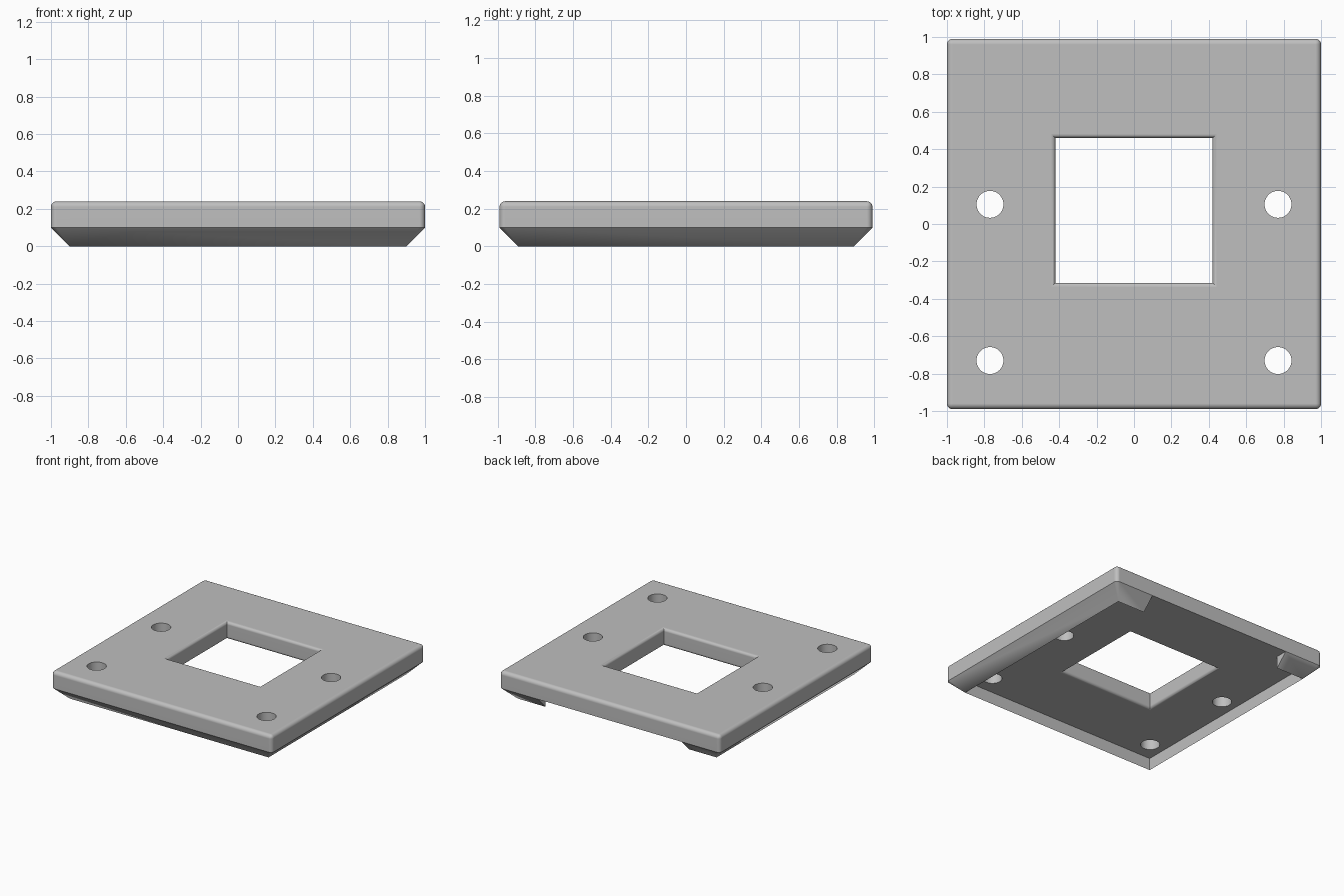
import bpy, bmesh, math
from mathutils import Matrix, Vector

cube = bpy.data.objects.get("Cube")
if cube:
    bpy.data.objects.remove(cube, do_unlink=True)

HX, HY = 1.0, 0.99            # half sizes of the plate
FLOOR, TOP = 0.10, 0.24       # underside and top of the plate
ROUND = 0.03                  # outer edge rounding
LIP = 0.10                    # lip width and height
GAP = 0.65                    # half width of the opening in the rear lip
STEPS = 5

grey = bpy.data.materials.new("plain grey")
grey.use_nodes = True
grey.diffuse_color = (0.52, 0.52, 0.52, 1)
grey.node_tree.nodes["Principled BSDF"].inputs["Base Color"].default_value = (0.52, 0.52, 0.52, 1)


def make_object(name, bm):
    bmesh.ops.recalc_face_normals(bm, faces=bm.faces)
    mesh = bpy.data.meshes.new(name)
    bm.to_mesh(mesh)
    bm.free()
    mesh.materials.append(grey)
    obj = bpy.data.objects.new(name, mesh)
    bpy.context.scene.collection.objects.link(obj)
    return obj


def activate(obj):
    bpy.ops.object.select_all(action="DESELECT")
    obj.select_set(True)
    bpy.context.view_layer.objects.active = obj


def cut(target, cutter):
    cutter.hide_render = True
    mod = target.modifiers.new("cut", "BOOLEAN")
    mod.operation = "DIFFERENCE"
    mod.solver = "EXACT"
    mod.object = cutter
    activate(target)
    bpy.ops.object.modifier_apply(modifier=mod.name)
    bpy.data.objects.remove(cutter, do_unlink=True)


# Plate with rounded top and upright edges
bm = bmesh.new()
bmesh.ops.create_cube(bm, size=1)
bmesh.ops.scale(bm, vec=(2 * HX, 2 * HY, TOP - FLOOR), verts=bm.verts)
bmesh.ops.translate(bm, vec=(0, 0, (TOP + FLOOR) / 2), verts=bm.verts)
edges = [e for e in bm.edges if max(v.co.z for v in e.verts) > FLOOR + 0.01]
bmesh.ops.bevel(bm, geom=edges, offset=ROUND, offset_type="OFFSET",
                segments=STEPS, profile=0.5, affect="EDGES")
plate = make_object("plate", bm)

# Window opening, its rim rounded above and below
WX, Y0, Y1, R = 0.42, -0.315, 0.46, 0.022
arc = [(R - R * math.cos(t), R * math.sin(t))
       for t in (i * math.pi / 2 / STEPS for i in range(STEPS + 1))]
rim = [(o, TOP - R + h) for o, h in arc] + [(R, TOP + 0.1)]
profile = [(o, FLOOR + TOP - z) for o, z in reversed(rim)] + rim
bm = bmesh.new()
rings = []
for o, z in profile:
    corners = ((-WX - o, Y0 - o), (WX + o, Y0 - o), (WX + o, Y1 + o), (-WX - o, Y1 + o))
    rings.append([bm.verts.new((x, y, z)) for x, y in corners])
for a, b in zip(rings, rings[1:]):
    for i in range(4):
        j = (i + 1) % 4
        bm.faces.new((a[i], a[j], b[j], b[i]))
bm.faces.new(rings[0])
bm.faces.new(rings[-1])
cut(plate, make_object("window_cutter", bm))

# Four screw holes
for x in (-0.77, 0.77):
    for y in (0.105, -0.73):
        bm = bmesh.new()
        bmesh.ops.create_cone(bm, cap_ends=True, segments=48, radius1=0.072,
                              radius2=0.072, depth=1, matrix=Matrix.Translation((x, y, 0.2)))
        cut(plate, make_object("hole_cutter", bm))

# Sharp lip under the rim, open in the middle of the rear side
path = [((-GAP, HY), (-GAP, HY - LIP))]
for sx, sy, start in ((-1, 1, 90), (-1, -1, 180), (1, -1, 270), (1, 1, 0)):
    for i in range(STEPS + 1):
        t = math.radians(start + 90 * i / STEPS)
        outer = (sx * (HX - ROUND) + ROUND * math.cos(t), sy * (HY - ROUND) + ROUND * math.sin(t))
        path.append((outer, (sx * (HX - LIP), sy * (HY - LIP))))
path.append(((GAP, HY), (GAP, HY - LIP)))
bm = bmesh.new()
sections = [[bm.verts.new((*p, FLOOR)), bm.verts.new((*q, 0)), bm.verts.new((*q, FLOOR))]
            for p, q in path]
for a, b in zip(sections, sections[1:]):
    for i in range(3):
        j = (i + 1) % 3
        if (a[i].co - b[i].co).length + (a[j].co - b[j].co).length < 1e-5:
            continue
        bm.faces.new((a[i], a[j], b[j], b[i]))
bm.faces.new(sections[0])
bm.faces.new(sections[-1])
bmesh.ops.remove_doubles(bm, verts=bm.verts, dist=1e-5)
lip = make_object("underside_lip", bm)

# Smooth the rounded edges, keep the hard ones
for obj in (plate, lip):
    activate(obj)
    bpy.ops.object.shade_smooth_by_angle(angle=math.radians(35))
    mod = obj.modifiers.new("weighted normals", "WEIGHTED_NORMAL")
    mod.keep_sharp = True
